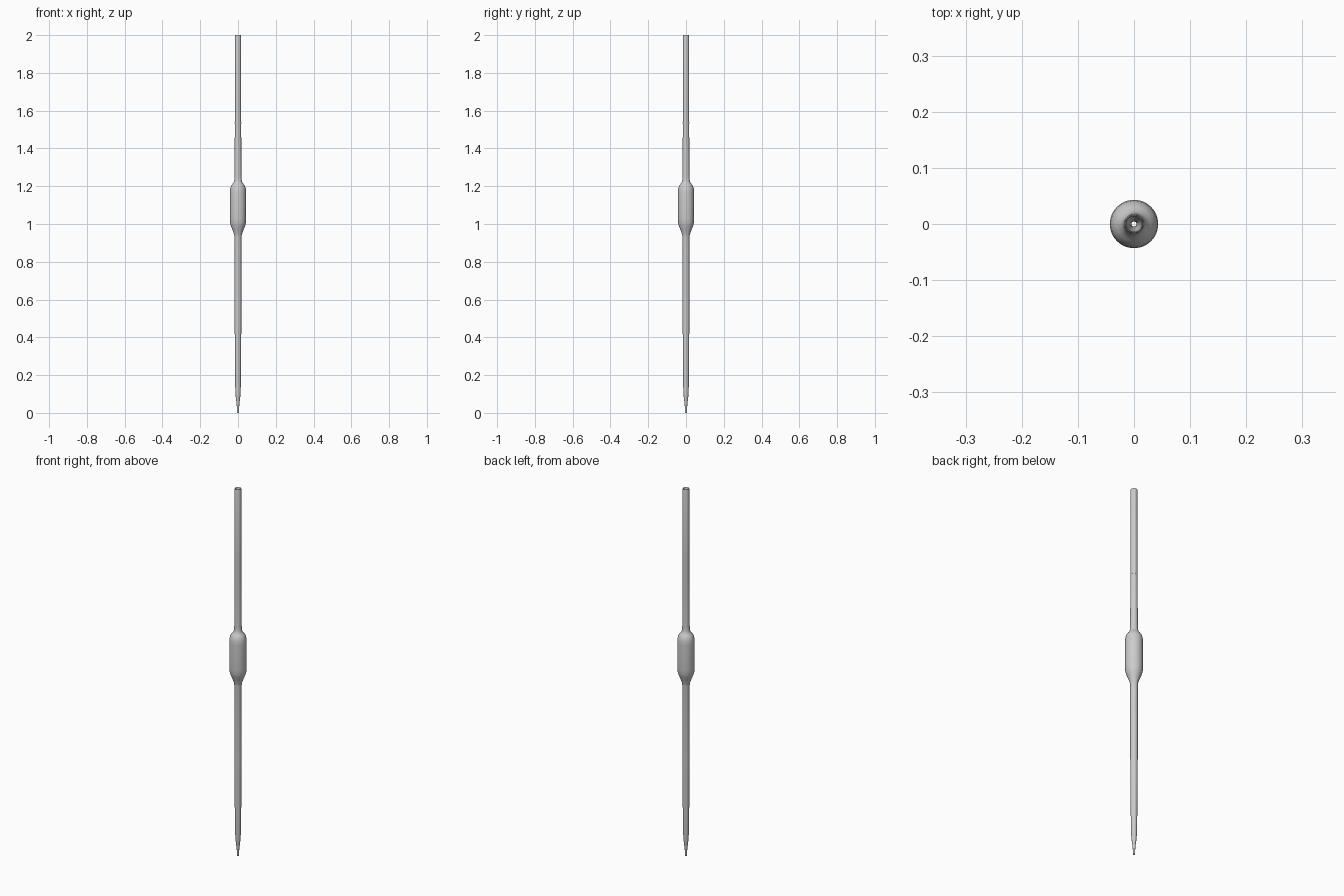
import bpy, bmesh, math

if "Cube" in bpy.data.objects:
    bpy.data.objects.remove(bpy.data.objects["Cube"])

SIDES = 48


def lathe(name, profile, closed=True):
    """Revolve a list of (radius, z) points around the z axis."""
    bm = bmesh.new()
    verts = [bm.verts.new((r, 0, z)) for r, z in profile]
    edges = [bm.edges.new(p) for p in zip(verts, verts[1:])]
    if closed:
        edges.append(bm.edges.new((verts[-1], verts[0])))
    bmesh.ops.spin(bm, geom=verts + edges, cent=(0, 0, 0), axis=(0, 0, 1),
                   angle=2 * math.pi, steps=SIDES, use_duplicate=False)
    bmesh.ops.remove_doubles(bm, verts=bm.verts, dist=1e-5)
    bmesh.ops.recalc_face_normals(bm, faces=bm.faces)
    mesh = bpy.data.meshes.new(name)
    bm.to_mesh(mesh)
    bm.free()
    obj = bpy.data.objects.new(name, mesh)
    bpy.context.collection.objects.link(obj)
    bpy.ops.object.select_all(action='DESELECT')
    obj.select_set(True)
    bpy.context.view_layer.objects.active = obj
    bpy.ops.object.shade_smooth_by_angle(angle=math.radians(40))
    return obj


# Outer glass outline: drawn-out tip, lower stem, bulb, upper stem
outer = [
    (0.0055, 0.0), (0.006, 0.03), (0.009, 0.06), (0.0125, 0.09), (0.0145, 0.13),
    (0.0165, 0.30), (0.018, 0.55), (0.0185, 0.93),
    (0.020, 0.943), (0.028, 0.965), (0.037, 0.988), (0.0415, 1.005), (0.043, 1.03),
    (0.043, 1.165), (0.0415, 1.185), (0.037, 1.201), (0.030, 1.211),
    (0.0235, 1.218), (0.020, 1.23), (0.0185, 1.25),
    (0.0175, 1.40), (0.0165, 1.60), (0.0165, 1.996), (0.0155, 2.0),
]

# Bore follows the outline inside a thin wall, open at both ends
inner = [(max(r - 0.003, 0.0045), z) for r, z in outer[:-2]]
inner += [(0.0135, 1.996), (0.0145, 2.0)]
lathe("pipette_glass", outer + inner[::-1])

# Fill mark around the upper stem
lathe("fill_mark", [(0.0165, 1.533), (0.0176, 1.533), (0.0176, 1.538), (0.0165, 1.538)])
